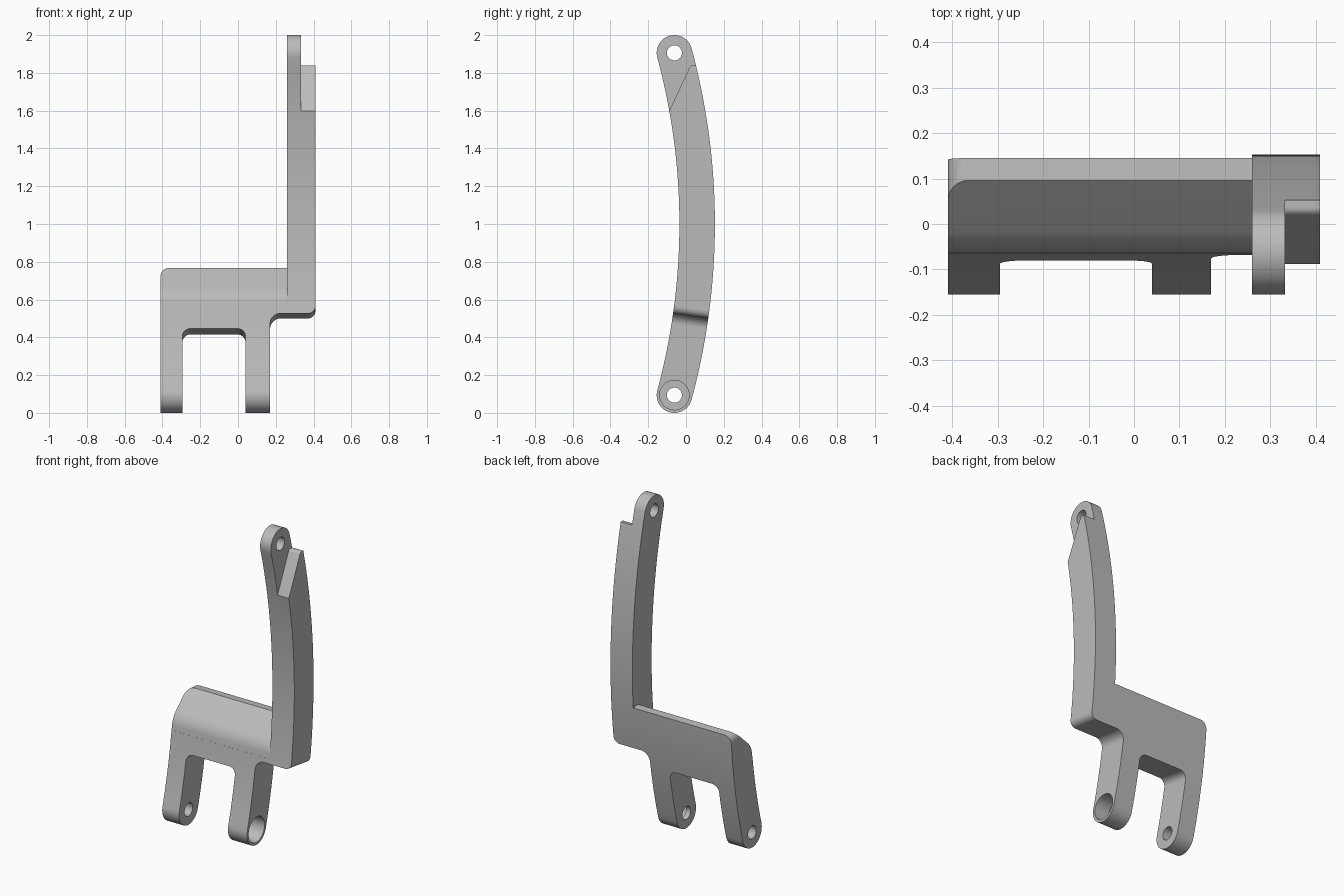
import bpy, bmesh, math
from mathutils import Vector

if "Cube" in bpy.data.objects:
    bpy.data.objects.remove(bpy.data.objects["Cube"])

R = 3.47               # centre-line radius of the curved arm
CY = 0.059 - R         # y of the bend axis, which lies at z = 1
HALF = 0.094           # half the arm width, also the end radius
SWEEP = math.asin(0.906 / R)
END_Y = CY + R * math.cos(SWEEP)

grey = bpy.data.materials.new("plain grey")
grey.use_nodes = True
grey.diffuse_color = (0.5, 0.5, 0.5, 1)
grey.node_tree.nodes["Principled BSDF"].inputs["Base Color"].default_value = (0.5, 0.5, 0.5, 1)


def fillet(corners, steps=8):
    """Turn (u, v, radius) corners into an outline with rounded corners."""
    out = []
    for i, (u, v, rad) in enumerate(corners):
        p = Vector((u, v))
        if not rad:
            out.append(p)
            continue
        a = (Vector(corners[i - 1][:2]) - p).normalized()
        b = (Vector(corners[(i + 1) % len(corners)][:2]) - p).normalized()
        half = a.angle(b) / 2
        centre = p + (a + b).normalized() * (rad / math.sin(half))
        start = p + a * (rad / math.tan(half)) - centre
        end = p + b * (rad / math.tan(half)) - centre
        for k in range(steps + 1):
            out.append(centre + start.lerp(end, k / steps).normalized() * rad)
    return out


def prism(name, ring_a, ring_b):
    """Closed solid between two matching rings of points."""
    bm = bmesh.new()
    a = [bm.verts.new(p) for p in ring_a]
    b = [bm.verts.new(p) for p in ring_b]
    bm.faces.new(a)
    bm.faces.new(b)
    for i in range(len(a)):
        j = (i + 1) % len(a)
        bm.faces.new((a[i], a[j], b[j], b[i]))
    bmesh.ops.recalc_face_normals(bm, faces=bm.faces[:])
    mesh = bpy.data.meshes.new(name)
    bm.to_mesh(mesh)
    bm.free()
    mesh.materials.append(grey)
    obj = bpy.data.objects.new(name, mesh)
    bpy.context.scene.collection.objects.link(obj)
    return obj


def side_prism(name, outline, x0, x1):
    return prism(name, [(x0, y, z) for y, z in outline], [(x1, y, z) for y, z in outline])


def arc(y, z, r, a0, a1, n):
    return [(y + r * math.cos(a0 + (a1 - a0) * k / n), z + r * math.sin(a0 + (a1 - a0) * k / n))
            for k in range(n + 1)]


def combine(target, tool, operation):
    """Apply a boolean to the target and discard the tool."""
    mod = target.modifiers.new(tool.name, "BOOLEAN")
    mod.object = tool
    mod.operation = operation
    mod.solver = "EXACT"
    bpy.context.view_layer.update()
    graph = bpy.context.evaluated_depsgraph_get()
    mesh = bpy.data.meshes.new_from_object(target.evaluated_get(graph))
    target.modifiers.clear()
    target.data = mesh
    bpy.data.objects.remove(tool)


# Curved band with rounded ends, a little wider than the finished part
band = (arc(CY, 1, R + HALF, -SWEEP, SWEEP, 48)
        + arc(END_Y, 1.906, HALF, SWEEP, SWEEP + math.pi, 24)[1:]
        + arc(CY, 1, R - HALF, SWEEP, -SWEEP, 48)[1:]
        + arc(END_Y, 0.094, HALF, math.pi - SWEEP, math.tau - SWEEP, 24)[1:-1])
bracket = side_prism("bracket", band, -0.45, 0.45)

# Front outline: plate, two legs and tall arm, fanned out from the bend axis
outline = fillet([
    (-0.41, -1, 0), (-0.41, 0.772, 0.045), (0.26, 0.772, 0), (0.26, 3, 0),
    (0.41, 3, 0), (0.41, 0.514, 0.04), (0.17, 0.514, 0.055), (0.17, -1, 0),
    (0.04, -1, 0), (0.04, 0.43, 0.045), (-0.295, 0.43, 0.045), (-0.295, -1, 0)])


def fan(y):
    scale = (y - CY) / (0.02 - CY)
    return [(x, y, 1 + (z - 1) * scale) for x, z in outline]


combine(bracket, prism("front_outline", fan(-0.5), fan(0.5)), "INTERSECT")

# Sloped front of the plate
ramp = fillet([(0.165, 0.83, 0), (-0.053, 0.63, 0.13), (-0.064, 0.555, 0),
               (-0.3, 0.555, 0), (-0.3, 0.83, 0)])
combine(bracket, side_prism("ramp_cutter", ramp, -0.6, 0.26), "DIFFERENCE")

# Slanted cut that leaves a thin tab at the top of the arm
notch = fillet([(0.3, 1.84, 0), (0.024, 1.84, 0.02), (-0.2, 1.36, 0),
                (-0.2, 2.2, 0), (0.3, 2.2, 0)])
combine(bracket, side_prism("notch_cutter", notch, 0.333, 0.6), "DIFFERENCE")

# Pin holes and the counterbore in the left leg
for name, z, r, x0, x1 in [("top_hole", 1.906, 0.04, 0.2, 0.5),
                           ("leg_holes", 0.094, 0.04, -0.6, 0.6),
                           ("counterbore", 0.094, 0.078, 0.07, 0.4)]:
    ring = arc(END_Y, z, r, 0, math.tau, 40)[:-1]
    combine(bracket, side_prism(name, ring, x0, x1), "DIFFERENCE")

bpy.ops.object.select_all(action="DESELECT")
bracket.select_set(True)
bpy.context.view_layer.objects.active = bracket
bpy.ops.object.shade_smooth_by_angle(angle=math.radians(25))
